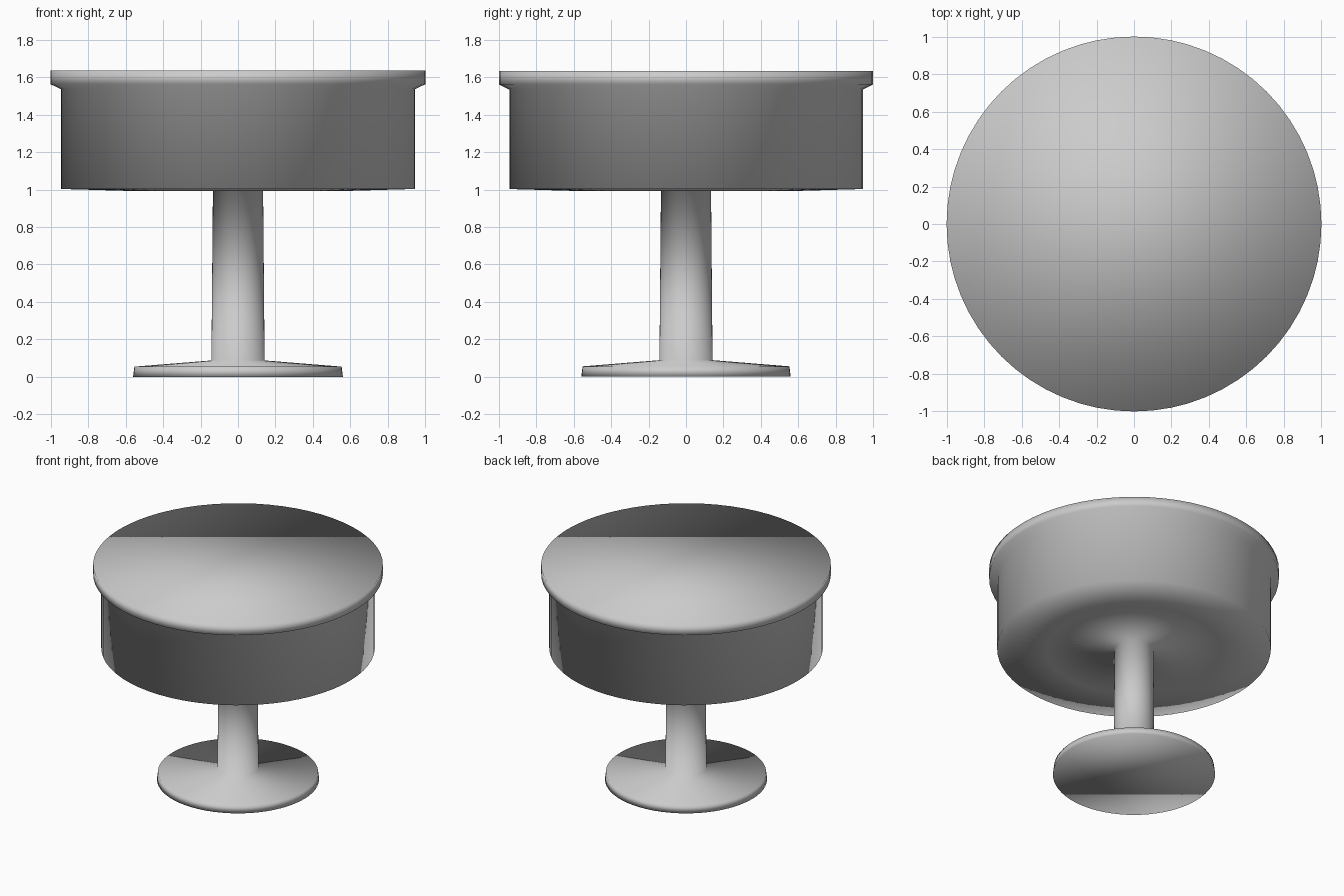
import bpy, bmesh
from math import cos, sin, tau

if "Cube" in bpy.data.objects:
    bpy.data.objects.remove(bpy.data.objects["Cube"])

SIDES = 64

def lathe(name, profile):
    """Revolve (radius, z) points around z, capping both ends, all smooth."""
    bm = bmesh.new()
    rings = [[bm.verts.new((r * cos(tau * i / SIDES), r * sin(tau * i / SIDES), z))
              for i in range(SIDES)] for r, z in profile]
    for low, high in zip(rings, rings[1:]):
        for i in range(SIDES):
            j = (i + 1) % SIDES
            bm.faces.new((low[i], low[j], high[j], high[i]))
    bm.faces.new(rings[0][::-1])
    bm.faces.new(rings[-1])
    bmesh.ops.recalc_face_normals(bm, faces=bm.faces)
    for face in bm.faces:
        face.smooth = True
    mesh = bpy.data.meshes.new(name)
    bm.to_mesh(mesh)
    bm.free()
    obj = bpy.data.objects.new(name, mesh)
    bpy.context.collection.objects.link(obj)
    return obj

# One continuous turned body: foot, stem, drum underside, drum and flared rim
lathe("pedestal_drum", [
    (0.56, 0), (0.553, 0.055), (0.142, 0.088), (0.134, 0.993),
    (0.60, 0.993), (0.945, 1.003),
    (0.945, 1.535), (1.0, 1.562), (1.0, 1.635),
])
